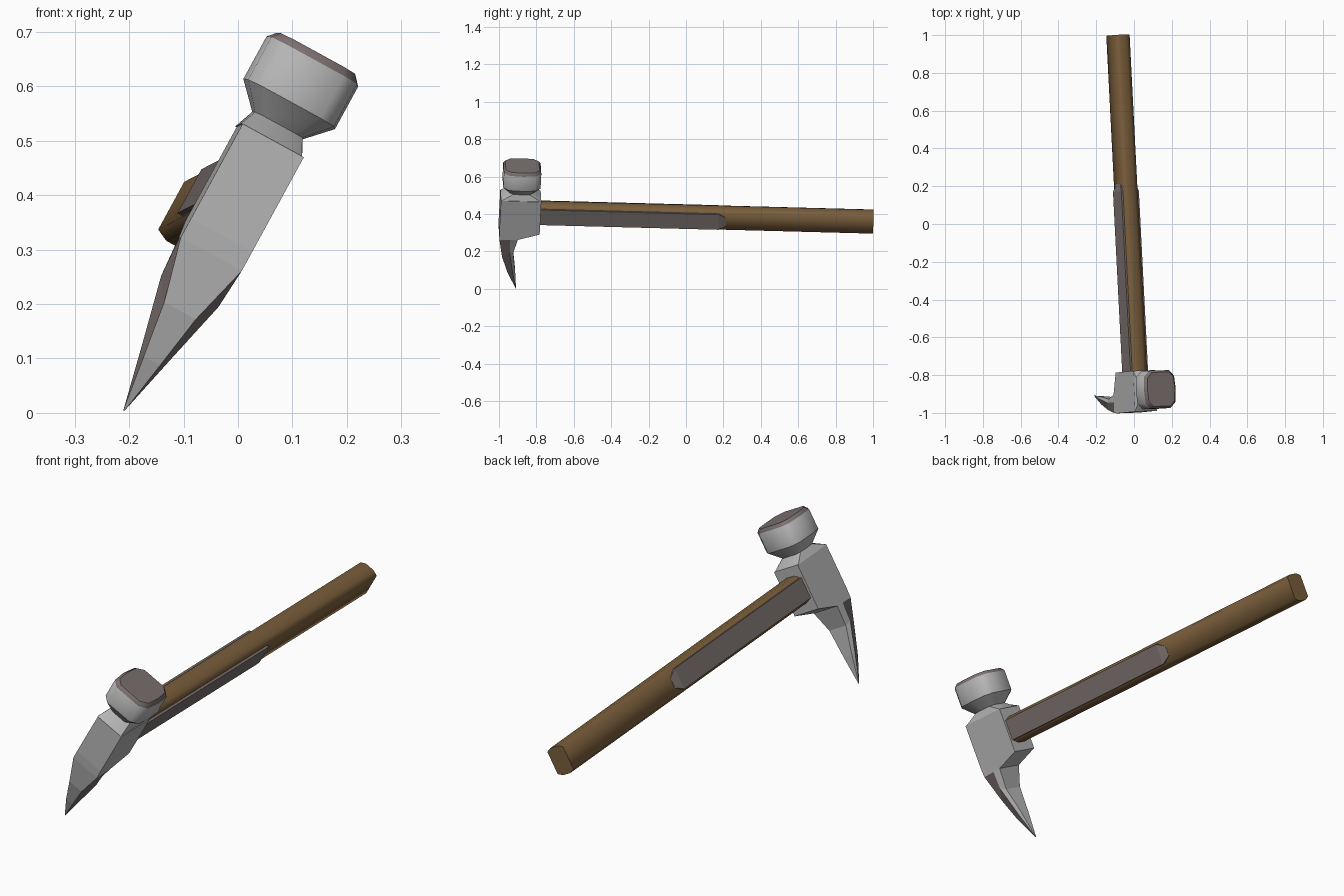
import bpy, bmesh, math
from mathutils import Vector, Matrix

cube = bpy.data.objects.get("Cube")
if cube:
    bpy.data.objects.remove(cube, do_unlink=True)


def material(name, rgb):
    m = bpy.data.materials.new(name)
    m.use_nodes = True
    m.diffuse_color = (*rgb, 1)
    bsdf = m.node_tree.nodes["Principled BSDF"]
    bsdf.inputs["Base Color"].default_value = (*rgb, 1)
    bsdf.inputs["Roughness"].default_value = 0.7
    return m


steel = material("light steel", (0.46, 0.46, 0.46))
dark = material("dark steel", (0.20, 0.165, 0.16))
wood = material("brown wood", (0.20, 0.115, 0.045))

# Tilted frame of the hammer: x across, y along the handle, z up the head
along = Vector((-0.091, 1.78, -0.047)).normalized()
up = Vector((0.48, 0, 0.877))
up = (up - up.dot(along) * along).normalized()
across = along.cross(up)
frame = Matrix((across, along, up)).transposed().to_4x4()
frame.translation = (0.006, -0.78, 0.407)


def loft(name, rings, mats, smooth=None, rule=None):
    """Skin closed rings of equal size, cap both ends, place in the frame."""
    bm = bmesh.new()
    rows = [[bm.verts.new(p) for p in ring] for ring in rings]
    n = len(rows[0])
    for r in range(len(rows) - 1):
        for i in range(n):
            j = (i + 1) % n
            f = bm.faces.new((rows[r][i], rows[r][j], rows[r + 1][j], rows[r + 1][i]))
            f.material_index = rule(r, i) if rule else 0
    bm.faces.new(rows[0])
    cap = bm.faces.new(rows[-1])
    cap.material_index = rule(len(rows) - 1, 0) if rule else 0
    bmesh.ops.remove_doubles(bm, verts=bm.verts, dist=0.0001)
    bmesh.ops.recalc_face_normals(bm, faces=bm.faces)
    mesh = bpy.data.meshes.new(name)
    bm.to_mesh(mesh)
    bm.free()
    for m in mats:
        mesh.materials.append(m)
    obj = bpy.data.objects.new(name, mesh)
    bpy.context.collection.objects.link(obj)
    obj.matrix_world = frame
    if smooth:
        bpy.ops.object.select_all(action="DESELECT")
        obj.select_set(True)
        bpy.context.view_layer.objects.active = obj
        bpy.ops.object.shade_smooth_by_angle(angle=math.radians(smooth))
    return obj


# Wooden handle with an eight-sided section
quarter = [(0.043, 0.05), (0.02, 0.061)]
section = quarter + [(-x, z) for x, z in quarter[::-1]]
section += [(-x, -z) for x, z in section]
loft("handle", [[(x, y, z) for x, z in section] for y in (-0.03, 1.783)], [wood], 70)

# Steel cheek plates on both sides of the handle, sloped at the far end
for side, label in ((1, "left"), (-1, "right")):
    def strip(x, y, h):
        return [(side * 0.03, y, -h), (side * x, y, -h), (side * x, y, h), (side * 0.03, y, h)]
    loft(label + "_cheek_plate",
         [strip(0.053, -0.02, 0.046), strip(0.053, 0.955, 0.046), strip(0.044, 0.995, 0.022)], [dark])


# Head block and curved spike: each ring has front, ridge and back pairs
def head_ring(front, ridge, back):
    half = [front, ridge, back]
    return [(w, y, z) for w, y, z in half] + [(-w, y, z) for w, y, z in half[::-1]]


W = 0.064
head = [
    head_ring((W, -0.216, 0.1), (W, -0.155, 0.1), (W, 0, 0.1)),
    head_ring((W, -0.216, -0.098), (W, -0.155, -0.098), (W, 0, -0.098)),
    head_ring((W, -0.213, -0.138), (W, -0.155, -0.136), (W, -0.115, -0.134)),
    head_ring((0.033, -0.193, -0.256), (0.06, -0.155, -0.214), (0.045, -0.135, -0.225)),
    head_ring((0.017, -0.158, -0.36), (0.029, -0.133, -0.343), (0.022, -0.118, -0.345)),
    head_ring((0.001, -0.109, -0.463), (0.001, -0.108, -0.463), (0.001, -0.107, -0.463)),
]
loft("head_and_spike", head, [steel, dark], rule=lambda r, i: int(2 <= r < 5 and i in (0, 4)))


# Hammer poll: rounded ten-sided rings
def round_ring(pts, sx, sy, z):
    top = pts + [(-x, y) for x, y in pts[::-1]]
    ring = top + [(-x, -y) for x, y in top[1:-1]]
    return [(x * sx - 0.003, y * sy - 0.108, z) for x, y in ring]


shoulder = [(W, 0), (W, 0.107), (0.04, 0.107)]
poll = [(0.096, 0), (0.09, 0.07), (0.06, 0.1)]
loft("neck", [round_ring(shoulder, 1, 1, 0.099), round_ring(poll, 0.55, 0.62, 0.133),
              round_ring(poll, 1, 1, 0.178)], [steel], 42)
loft("poll", [round_ring(poll, 1, 1, 0.178), round_ring(poll, 1, 1, 0.267),
              round_ring(poll, 0.86, 0.9, 0.282)], [steel, dark], 47,
     rule=lambda r, i: int(r >= 1))
